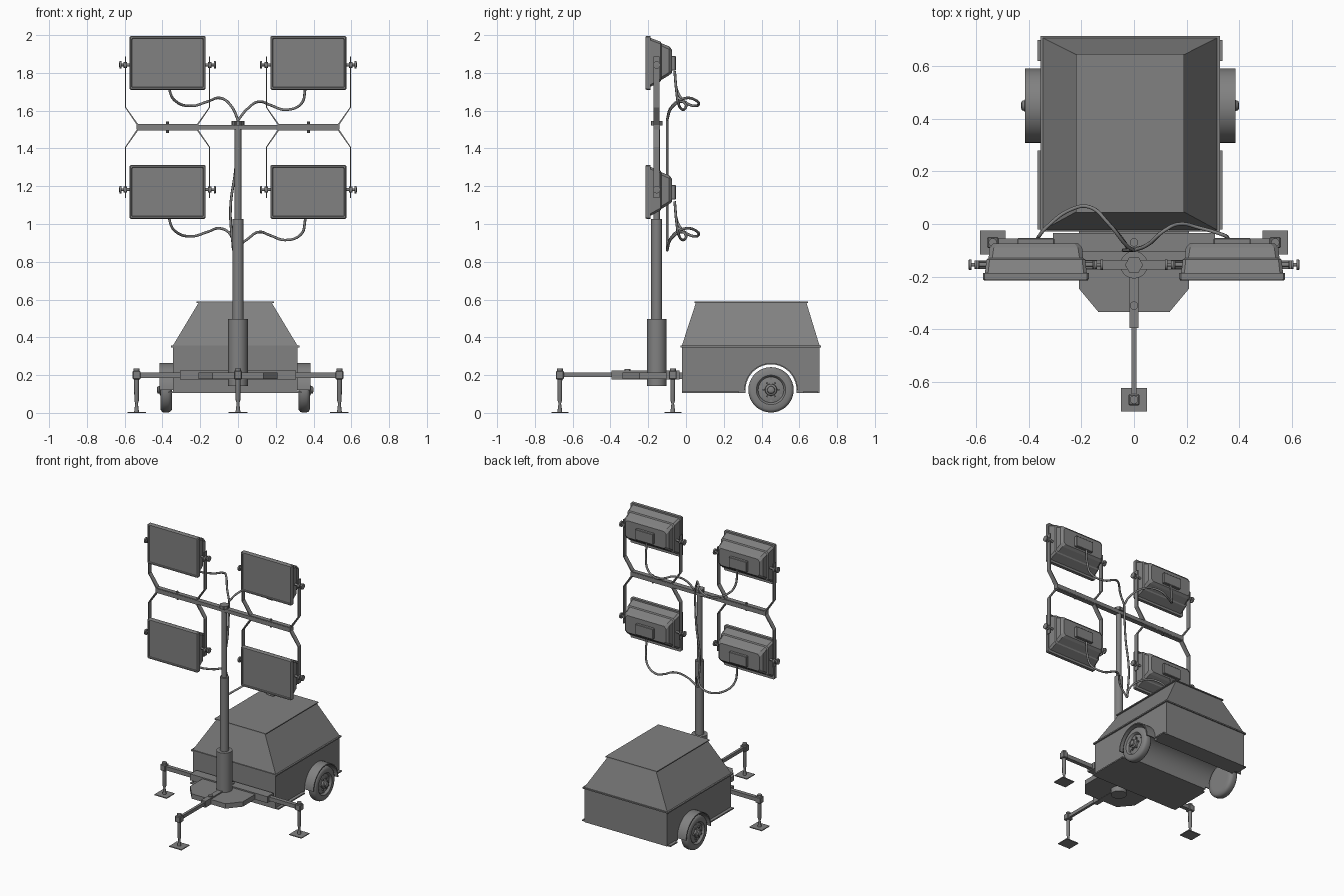
import bpy, bmesh, math
from mathutils import Vector, Matrix

cube = bpy.data.objects.get("Cube")
if cube:
    bpy.data.objects.remove(cube)

GREY = (0.22, 0.22, 0.22, 1)
mat = bpy.data.materials.new("mid grey")
mat.use_nodes = True
mat.diffuse_color = GREY
mat.node_tree.nodes["Principled BSDF"].inputs["Base Color"].default_value = GREY


def add(name, bm, smooth=False):
    bmesh.ops.recalc_face_normals(bm, faces=bm.faces)
    me = bpy.data.meshes.new(name)
    bm.to_mesh(me)
    bm.free()
    ob = bpy.data.objects.new(name, me)
    bpy.context.collection.objects.link(ob)
    me.materials.append(mat)
    if smooth:
        bpy.ops.object.select_all(action="DESELECT")
        ob.select_set(True)
        bpy.context.view_layer.objects.active = ob
        bpy.ops.object.shade_smooth_by_angle(angle=math.radians(40))
    return ob


def skin(bm, rings, caps=True):
    """Bridge rings that have equal point counts."""
    vs = [[bm.verts.new(p) for p in r] for r in rings]
    n = len(vs[0])
    for a, b in zip(vs, vs[1:]):
        for i in range(n):
            bm.faces.new((a[i], a[(i + 1) % n], b[(i + 1) % n], b[i]))
    if caps:
        bm.faces.new(vs[0])
        bm.faces.new(vs[-1])


def box(name, x, y, z, bevel=0):
    bm = bmesh.new()
    skin(bm, [[(x[0], y[0], h), (x[1], y[0], h), (x[1], y[1], h), (x[0], y[1], h)] for h in z])
    if bevel:
        bmesh.ops.bevel(bm, geom=bm.edges[:], offset=bevel, segments=1, affect="EDGES")
    return add(name, bm)


def lathe(name, origin, axis, profile, sides=24):
    """Revolve (radius, distance) pairs about an axis."""
    q = Vector((0, 0, 1)).rotation_difference(Vector(axis)).to_matrix()
    rings = []
    for r, h in profile:
        rings.append([Vector(origin) + q @ Vector((r * math.cos(t), r * math.sin(t), h))
                      for t in (2 * math.pi * i / sides for i in range(sides))])
    bm = bmesh.new()
    skin(bm, rings)
    return add(name, bm, True)


def rod(name, origin, axis, r, length, sides=16):
    return lathe(name, origin, axis, [(r, 0), (r, length)], sides)


def prism_x(name, profile, x0, x1, smooth=False):
    """Extrude a (y, z) outline along x."""
    bm = bmesh.new()
    skin(bm, [[(x, y, z) for y, z in profile] for x in (x0, x1)])
    return add(name, bm, smooth)


def cable(name, pts):
    cu = bpy.data.curves.new(name, "CURVE")
    cu.dimensions = "3D"
    cu.bevel_depth, cu.bevel_resolution, cu.resolution_u = 0.007, 2, 6
    sp = cu.splines.new("BEZIER")
    sp.bezier_points.add(len(pts) - 1)
    for bp, p in zip(sp.bezier_points, pts):
        bp.co = p
        bp.handle_left_type = bp.handle_right_type = "AUTO"
    sp.use_smooth = True
    cu.materials.append(mat)
    ob = bpy.data.objects.new(name, cu)
    bpy.context.collection.objects.link(ob)
    bpy.ops.object.select_all(action="DESELECT")
    ob.select_set(True)
    bpy.context.view_layer.objects.active = ob
    bpy.ops.object.convert(target="MESH")


# --- trailer body, with a wheel tunnel through its full width
CX, WY, WZ = -0.015, 0.45, 0.122
HW = 0.33


def arc(r, n=20):
    return [(WY - r * math.cos(math.pi * i / n), WZ + r * math.sin(math.pi * i / n)) for i in range(n + 1)]


outline = [(-0.022, 0.105), (WY - 0.135, 0.105)] + arc(0.135) + [
    (WY + 0.135, 0.105), (0.707, 0.105), (0.707, 0.352), (-0.022, 0.352)]
prism_x("trailer_body", outline, CX - HW, CX + HW, True)
box("body_lip", (CX - 0.341, CX + 0.341), (-0.029, 0.715), (0.347, 0.356))


def rect(x, y0, y1, z):
    return [(CX - x, y0, z), (CX + x, y0, z), (CX + x, y1, z), (CX - x, y1, z)]


bm = bmesh.new()
skin(bm, [rect(HW, -0.022, 0.707, 0.356), rect(0.194, 0.052, 0.638, 0.582)])
add("canopy", bm)
box("roof_plate", (CX - 0.205, CX + 0.205), (0.044, 0.646), (0.582, 0.589))

for side, s in (("left", 1), ("right", -1)):
    # fender, skirts and wheel
    xs = sorted((CX + s * 0.325, CX + s * 0.4))
    prism_x(side + "_fender", arc(0.142) + arc(0.135)[::-1], xs[0], xs[1], True)
    for i, y in enumerate(((-0.02, 0.28), (0.62, 0.7))):
        box(f"{side}_skirt_{i}", sorted((CX + s * 0.32, CX + s * 0.352)), y, (0.105, 0.114))
    tire = [(0.08, 0), (0.105, 0), (0.117, 0.01), (0.12, 0.02), (0.12, 0.042), (0.116, 0.053), (0.104, 0.06),
            (0.078, 0.06), (0.072, 0.054), (0.068, 0.044), (0.045, 0.05), (0.032, 0.05), (0.03, 0.062),
            (0.02, 0.067), (0.018, 0.076), (0.008, 0.08)]
    lathe(side + "_wheel", (CX + s * 0.335, WY, WZ), (s, 0, 0), tire, 36)
    for i in range(6):
        t = math.pi * i / 3
        rod(f"{side}_wheel_bolt_{i}", (CX + s * 0.38, WY + 0.04 * math.cos(t), WZ + 0.04 * math.sin(t)),
            (s, 0, 0), 0.006, 0.015, 6)
        rod(f"{side}_rim_stud_{i}", (CX + s * 0.375, WY + 0.06 * math.sin(t), WZ + 0.06 * math.cos(t)),
            (s, 0, 0), 0.008, 0.009, 10)

# --- base platform and outriggers
MY = -0.155
bm = bmesh.new()
plan = [(-0.21, -0.02), (-0.21, -0.245), (-0.135, -0.335), (0.135, -0.335), (0.21, -0.245), (0.21, -0.02)]
skin(bm, [[(x, y, z) for x, y in plan] for z in (0.18, 0.215)])
add("base_platform", bm)
box("side_sleeve", (-0.307, 0.307), (-0.105, -0.035), (0.178, 0.224))
box("front_sleeve", (-0.018, 0.018), (-0.395, -0.2), (0.178, 0.224))
box("side_arm", (-0.535, 0.535), (-0.084, -0.056), (0.186, 0.214))
box("front_arm", (-0.009, 0.009), (-0.67, -0.3), (0.189, 0.213))
for i, y in enumerate((-0.31, -0.07)):
    rod(f"lock_pin_{i}", (0, y, 0.2), (0, 0, 1), 0.016, 0.032)
for name, x, y in (("left", 0.537, -0.07), ("right", -0.537, -0.07), ("front", 0, -0.668)):
    box(name + "_jack_head", (x - 0.021, x + 0.021), (y - 0.021, y + 0.021), (0.178, 0.222), 0.004)
    lathe(name + "_jack_leg", (x, y, 0), (0, 0, 1),
          [(0.013, 0.004), (0.007, 0.05), (0.012, 0.065), (0.013, 0.19), (0.016, 0.22), (0.016, 0.234)], 16)
    box(name + "_jack_foot", (x - 0.049, x + 0.049), (y - 0.045, y + 0.045), (0, 0.006))

# --- telescopic mast and crossbar
for name, r, z0, z1 in (("mast_base", 0.052, 0.143, 0.498), ("mast_middle", 0.029, 0.48, 1.027),
                        ("mast_upper", 0.018, 1.0, 1.54), ("mast_collar", 0.03, 1.522, 1.545)):
    rod(name, (0, MY, z0), (0, 0, 1), r, z1 - z0, 28)
for i in range(6):
    t = math.pi * i / 3
    rod(f"collar_lobe_{i}", (0.026 * math.cos(t), MY + 0.026 * math.sin(t), 1.522), (0, 0, 1), 0.008, 0.023, 8)
box("crossbar", (-0.537, 0.537), (MY - 0.018, MY + 0.018), (1.499, 1.525))


def bracket(name, cx, s):
    """Bent flat strap: path in x and height, given width along y."""
    half = [(0.225, 0.33), (0.225, 0.105), (0.163, 0.013)]
    path = [(-x, z) for x, z in half] + half[::-1]
    inner = [(x - math.copysign(0.006, x), z + (0.005 if z < 0.02 else 0)) for x, z in path]
    bm = bmesh.new()
    rings = []
    for a, b in zip(path, inner):
        rings.append([(cx + p[0], y, 1.512 + s * (p[1] + (0.045 if p[1] > 0.3 else 0)))
                      for p, y in ((a, MY - 0.016), (a, MY + 0.016), (b, MY + 0.016), (b, MY - 0.016))])
    skin(bm, rings)
    add(name, bm)


# --- floodlights
def floodlight(name, cx, cz, pz):
    def ring(y, hw, lo, hi, c):
        pts = [(hw - c, lo), (hw, lo + c), (hw, hi - c), (hw - c, hi),
               (c - hw, hi), (-hw, hi - c), (-hw, lo + c), (c - hw, lo)]
        return [(cx + a, y, cz + b) for a, b in pts]

    # rim with a slightly sunken lens
    bm = bmesh.new()
    skin(bm, [ring(-0.209, 0.187, -0.128, 0.128, 0.004), ring(-0.215, 0.19, -0.131, 0.131, 0.004),
              ring(-0.215, 0.197, -0.139, 0.139, 0.006), ring(-0.209, 0.201, -0.143, 0.143, 0.006),
              ring(-0.187, 0.201, -0.143, 0.143, 0.006), ring(-0.187, 0.19, -0.13, 0.13, 0.01)])
    add(name + "_rim", bm)
    bm = bmesh.new()
    skin(bm, [ring(-0.19, 0.194, -0.128, 0.133, 0.012), ring(-0.135, 0.188, -0.098, 0.112, 0.012),
              ring(-0.13, 0.18, -0.09, 0.104, 0.014), ring(-0.09, 0.176, -0.066, 0.088, 0.016),
              ring(-0.074, 0.162, -0.052, 0.07, 0.016)])
    add(name + "_housing", bm)
    box(name + "_junction_box", (cx - 0.07, cx + 0.07), (-0.08, -0.054), (cz - 0.04, cz + 0.036), 0.003)
    # pivots and clamp knobs
    for i, s in enumerate((-1, 1)):
        lathe(f"{name}_pivot_{i}", (cx + s * 0.185, MY, pz), (s, 0, 0),
              [(0.008, 0), (0.008, 0.03), (0.016, 0.03), (0.016, 0.048), (0.007, 0.048),
               (0.007, 0.06), (0.02, 0.06), (0.02, 0.07), (0.008, 0.071)], 12)


for side, s in (("left", 1), ("right", -1)):
    cx = s * 0.373
    rod(side + "_clamp_bolt", (cx, MY, 1.482), (0, 0, 1), 0.007, 0.06, 8)
    for lvl, k, cz, pz in (("upper", 1, 1.853, 1.842), ("lower", -1, 1.17, 1.182)):
        bracket(f"{side}_{lvl}_bracket", cx, k)
        floodlight(f"{side}_{lvl}_light", cx, cz, pz)

# --- power cables
runs = {
    "right": [(-0.365, -0.06, 1.81), (-0.36, -0.045, 1.7), (-0.33, -0.01, 1.65), (-0.24, 0.055, 1.625),
              (-0.17, 0.065, 1.645), (-0.095, 0, 1.667), (-0.03, -0.08, 1.616), (0, -0.1, 1.55)],
    "left": [(0.355, -0.06, 1.81), (0.354, -0.05, 1.7), (0.335, -0.04, 1.637), (0.25, -0.015, 1.605),
             (0.17, 0, 1.63), (0.115, -0.025, 1.648), (0.05, -0.08, 1.61), (0, -0.1, 1.55)]}
for side, pts in runs.items():
    cable(side + "_upper_cable", pts)
    cable(side + "_lower_cable", [(x - (0.025 if abs(x) < 0.02 else 0), y, z - 0.69) for x, y, z in pts])
cable("mast_cable", [(0, -0.1, 1.55), (-0.012, -0.1, 1.3), (-0.04, -0.1, 1.08), (-0.025, -0.1, 0.86)])
